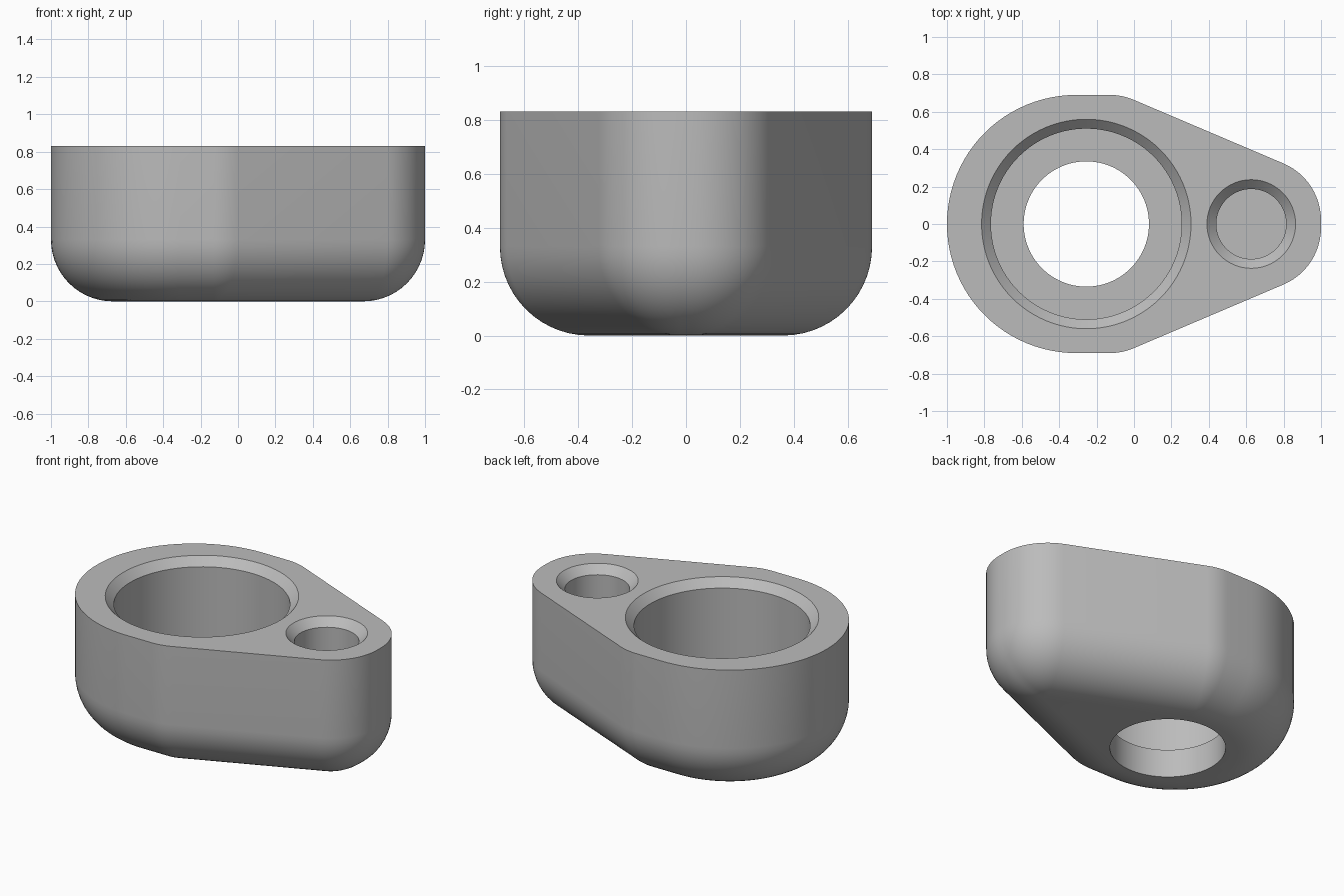
import bpy, bmesh
from math import sin, cos, pi, atan2

old = bpy.data.objects.get("Cube")
if old:
    bpy.data.objects.remove(old, do_unlink=True)

HEIGHT, FILLET, FLOOR = 0.83, 0.33, 0.18

grey = bpy.data.materials.new("plain grey")
grey.use_nodes = True
colour = (0.5, 0.5, 0.5, 1)
grey.diffuse_color = colour
grey.node_tree.nodes["Principled BSDF"].inputs["Base Color"].default_value = colour


def loft(name, rings, closed_ends=True):
    """Skin a stack of equal-length rings into a closed solid."""
    bm = bmesh.new()
    loops = [[bm.verts.new(p) for p in ring] for ring in rings]
    n = len(loops[0])
    for a, b in zip(loops, loops[1:]):
        for i in range(n):
            j = (i + 1) % n
            bm.faces.new((a[i], a[j], b[j], b[i]))
    bm.faces.new(loops[0][::-1])
    bm.faces.new(loops[-1])
    bmesh.ops.remove_doubles(bm, verts=bm.verts, dist=1e-5)
    bmesh.ops.recalc_face_normals(bm, faces=bm.faces)
    mesh = bpy.data.meshes.new(name)
    bm.to_mesh(mesh)
    bm.free()
    mesh.materials.append(grey)
    obj = bpy.data.objects.new(name, mesh)
    bpy.context.collection.objects.link(obj)
    return obj


# Base outline: arcs as (centre x, centre y, radius, start angle, end angle, steps)
tip_x, tip_y, neck_x, half = 0.67, 0.02, -0.13, 0.36
slant = atan2(tip_x - neck_x, half - tip_y)
arcs = [
    (tip_x, -tip_y, 0, -slant, 0, 12),
    (tip_x, tip_y, 0, 0, slant, 12),
    (neck_x, half, 0, slant, pi / 2, 8),
    (-0.31, 0, half, pi / 2, 3 * pi / 2, 48),
    (neck_x, -half, 0, 3 * pi / 2, 2 * pi - slant, 8),
]


def outline(offset, z):
    ring = []
    for cx, cy, r, a0, a1, steps in arcs:
        for k in range(steps + 1):
            a = a0 + (a1 - a0) * k / steps
            ring.append((cx + (r + offset) * cos(a), cy + (r + offset) * sin(a), z))
    return ring


# Body with a quarter-round lower edge
STEPS = 14
rings = [outline(FILLET * sin(pi / 2 * k / STEPS),
                 FILLET * (1 - cos(pi / 2 * k / STEPS))) for k in range(STEPS + 1)]
rings.append(outline(FILLET, HEIGHT))
body = loft("holder_body", rings)


def bore(name, cx, profile, sides):
    """Cut a turned profile of (radius, height) steps out of the body."""
    cutter = loft(name, [[(cx + r * cos(2 * pi * k / sides), r * sin(2 * pi * k / sides), z)
                          for k in range(sides)] for r, z in profile])
    cutter.hide_render = True
    mod = body.modifiers.new(name, "BOOLEAN")
    mod.operation, mod.solver, mod.object = "DIFFERENCE", "EXACT", cutter
    bpy.ops.object.select_all(action="DESELECT")
    bpy.context.view_layer.objects.active = body
    body.select_set(True)
    bpy.ops.object.modifier_apply(modifier=name)
    bpy.data.objects.remove(cutter, do_unlink=True)


# Large stepped through bore and small blind bore, both with chamfered rims
CH = 0.05
bore("large_bore", -0.255, [(0.335, -0.1), (0.335, FLOOR), (0.51, FLOOR),
                            (0.51, HEIGHT - CH), (0.56, HEIGHT), (0.56, HEIGHT + 0.1)], 96)
bore("small_bore", 0.627, [(0.187, FLOOR), (0.187, HEIGHT - CH),
                           (0.237, HEIGHT), (0.237, HEIGHT + 0.1)], 64)

bpy.ops.object.shade_smooth_by_angle(angle=pi / 6)
